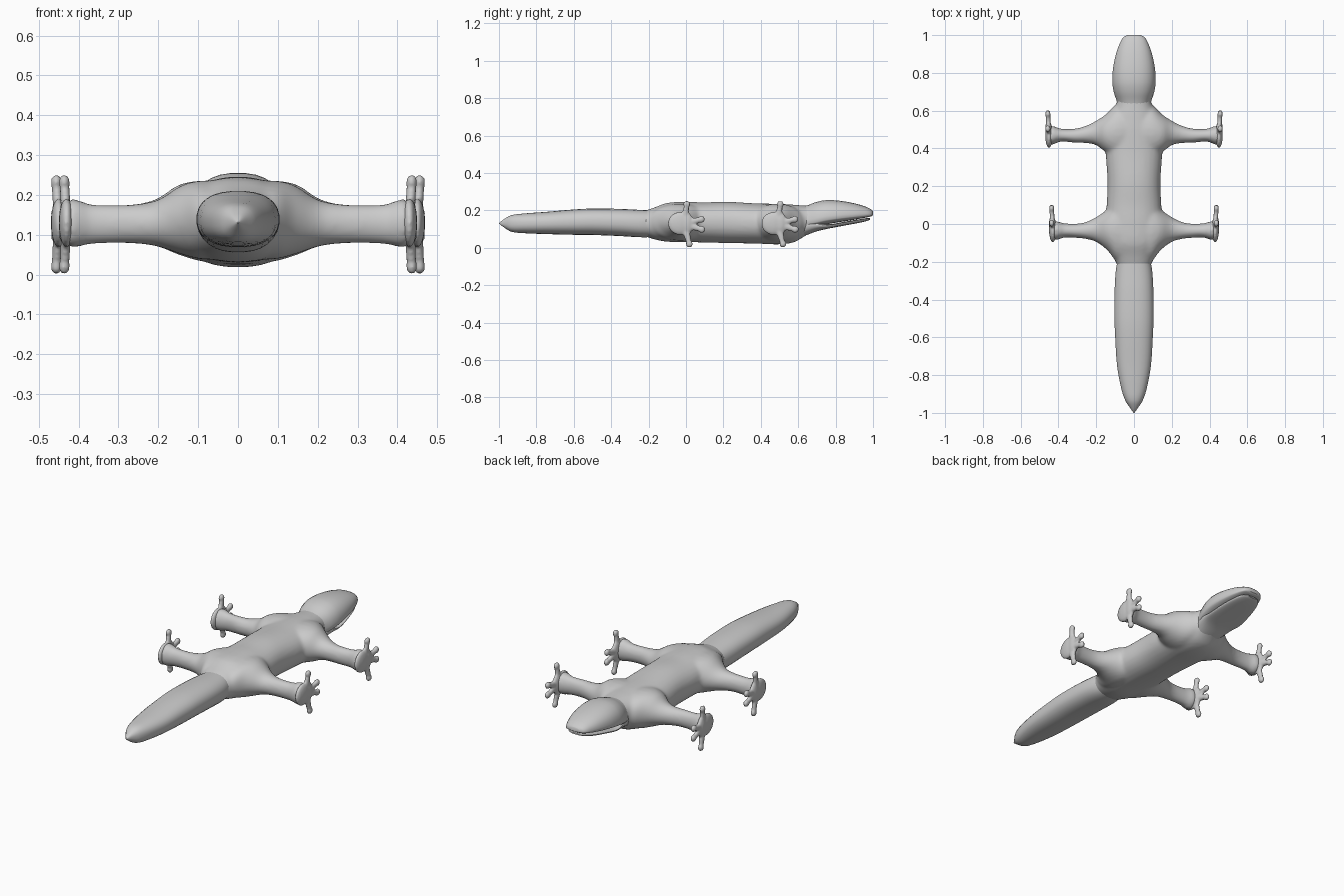
import bpy, bmesh, math
from mathutils import Vector, Matrix

if "Cube" in bpy.data.objects:
    bpy.data.objects.remove(bpy.data.objects["Cube"])

skin = bpy.data.materials.new("grey_skin")
skin.diffuse_color = (0.6, 0.6, 0.6, 1)
skin.use_nodes = True
skin.node_tree.nodes["Principled BSDF"].inputs["Base Color"].default_value = skin.diffuse_color


def smooth_rows(rows, steps=4):
    """Monotone-ish cubic interpolation between section rows."""
    out = []
    for i in range(len(rows) - 1):
        a, b = rows[max(i - 1, 0)], rows[i]
        c, d = rows[i + 1], rows[min(i + 2, len(rows) - 1)]
        for s in range(steps):
            t = s / steps
            row = [b[0] + (c[0] - b[0]) * t]
            for k in range(1, len(b)):
                m0 = (c[k] - a[k]) / (c[0] - a[0]) * (c[0] - b[0])
                m1 = (d[k] - b[k]) / (d[0] - b[0]) * (c[0] - b[0])
                row.append((2*t**3 - 3*t*t + 1) * b[k] + (t**3 - 2*t*t + t) * m0
                           + (3*t*t - 2*t**3) * c[k] + (t**3 - t*t) * m1)
            out.append(row)
    out.append(list(rows[-1]))
    return out


def loft(bm, rows, axis="y", mid=0.5, power=1.0, sides=28):
    """Rows are (position, side_low, side_high, z_low, z_high)."""
    rings = []
    for p, lo, hi, zl, zh in smooth_rows(rows):
        zm, ring = zl + mid * (zh - zl), []
        for i in range(sides):
            a = 2 * math.pi * (i + 0.5) / sides
            c = math.copysign(abs(math.cos(a)) ** power, math.cos(a))
            v = math.copysign(abs(math.sin(a)) ** power, math.sin(a))
            u = (lo + hi) / 2 + (hi - lo) / 2 * c
            z = zm + v * ((zh - zm) if v > 0 else (zm - zl))
            ring.append(bm.verts.new((u, p, z) if axis == "y" else (p, u, z)))
        rings.append(ring)
    for r, q in zip(rings, rings[1:]):
        for i in range(sides):
            j = (i + 1) % sides
            bm.faces.new((r[i], r[j], q[j], q[i]))
    bm.faces.new(rings[0])
    bm.faces.new(rings[-1])


def ball(bm, centre, radii):
    m = Matrix.Translation(centre) @ Matrix.Diagonal((*radii, 1))
    bmesh.ops.create_uvsphere(bm, u_segments=16, v_segments=12, radius=1, matrix=m)


def finish(bm, name, voxel=None, smooth=0, mirror=False):
    bmesh.ops.recalc_face_normals(bm, faces=bm.faces[:])
    me = bpy.data.meshes.new(name)
    bm.to_mesh(me)
    bm.free()
    me.materials.append(skin)
    ob = bpy.data.objects.new(name, me)
    bpy.context.collection.objects.link(ob)
    if voxel:
        r = ob.modifiers.new("fuse", "REMESH")
        r.mode, r.voxel_size, r.use_smooth_shade = "VOXEL", voxel, True
        s = ob.modifiers.new("soften", "SMOOTH")
        s.factor, s.iterations = 0.5, smooth
    if mirror:
        ob.modifiers.new("mirror", "MIRROR")
    bpy.ops.object.select_all(action="DESELECT")
    ob.select_set(True)
    bpy.context.view_layer.objects.active = ob
    if not voxel:
        bpy.ops.object.shade_smooth_by_angle(angle=math.radians(50))
    return ob


def sym(rows):
    """Rows of (y, half_width, z_low, z_high) to loft rows."""
    return [(y, -w, w, a, b) for y, w, a, b in rows]


def both_sides(rows):
    return [(-r[0], *r[1:]) for r in rows[:0:-1]] + rows


# Trunk fused with both pairs of legs
bm = bmesh.new()
loft(bm, sym([(-.23, .085, .065, .195), (-.17, .11, .045, .215), (-.1, .14, .032, .24),
              (0, .15, .03, .245), (.1, .145, .028, .243), (.22, .14, .025, .246),
              (.38, .15, .022, .237), (.5, .15, .018, .235), (.58, .12, .03, .23),
              (.64, .092, .065, .225), (.68, .085, .085, .225)]), power=.9)
loft(bm, both_sides([(0, .33, .65, .03, .23), (.09, .34, .635, .033, .236), (.15, .38, .58, .05, .225),
                     (.2, .417, .547, .07, .192), (.25, .428, .522, .077, .178),
                     (.31, .43, .505, .079, .175), (.39, .436, .505, .076, .177),
                     (.43, .42, .52, .068, .188), (.45, .418, .52, .07, .186)]), "x")
loft(bm, both_sides([(0, -.21, .17, .04, .235), (.09, -.2, .14, .038, .236), (.14, -.14, .08, .05, .225),
                     (.2, -.095, .037, .07, .188), (.25, -.08, .012, .077, .178),
                     (.3, -.074, .002, .079, .175), (.37, -.072, .004, .076, .177),
                     (.41, -.085, .015, .068, .19), (.43, -.085, .015, .07, .187)]), "x")
finish(bm, "body_and_legs", .009, 8)

# Tail
bm = bmesh.new()
loft(bm, sym([(-1, .002, .129, .132), (-.975, .02, .11, .152), (-.935, .046, .086, .174),
              (-.87, .068, .078, .183), (-.75, .09, .073, .192), (-.6, .1, .069, .205),
              (-.5, .104, .068, .21), (-.35, .103, .062, .208), (-.25, .097, .056, .203),
              (-.18, .085, .056, .2)]), power=.85)
finish(bm, "tail")

# Skull and upper jaw
bm = bmesh.new()
loft(bm, sym([(.6, .08, .1, .215), (.65, .092, .105, .228), (.7, .108, .114, .246),
              (.75, .115, .125, .255), (.82, .112, .137, .252), (.9, .096, .15, .238),
              (.96, .074, .161, .22), (.99, .055, .168, .205), (1, .035, .174, .196)]),
     mid=.22, power=.85)
finish(bm, "upper_head")

# Lower jaw running back into the throat
bm = bmesh.new()
loft(bm, sym([(.57, .07, .045, .15), (.64, .088, .066, .15), (.7, .1, .088, .14),
              (.76, .105, .102, .126), (.85, .095, .119, .14), (.93, .076, .134, .153),
              (.97, .055, .144, .159), (.985, .03, .15, .158)]), mid=.7, power=.8)
finish(bm, "lower_jaw")

# Eyes as low bumps
bm = bmesh.new()
ball(bm, (.086, .83, .2), (.014, .022, .016))
finish(bm, "eyes", mirror=True)


# Feet: upright palm with four round-tipped toes
def feet(name, x, y):
    bm = bmesh.new()
    ball(bm, (x, y - .03, .13), (.02, .068, .062))
    ball(bm, (x + .002, y + .005, .13), (.018, .035, .06))
    for ty, tz in ((.004, .232), (.082, .152), (.084, .098), (.018, .02)):
        a, b = Vector((x, y - .01, .128)), Vector((x + .006, y + ty, tz))
        for i in range(9):
            t = i / 8
            r = .026 - .013 * t
            ball(bm, a.lerp(b, t), (.013, r, r))
        ball(bm, b, (.014, .019, .019))
    finish(bm, name, .006, 3, True)


feet("front_feet", .45, .5)
feet("rear_feet", .43, 0)
